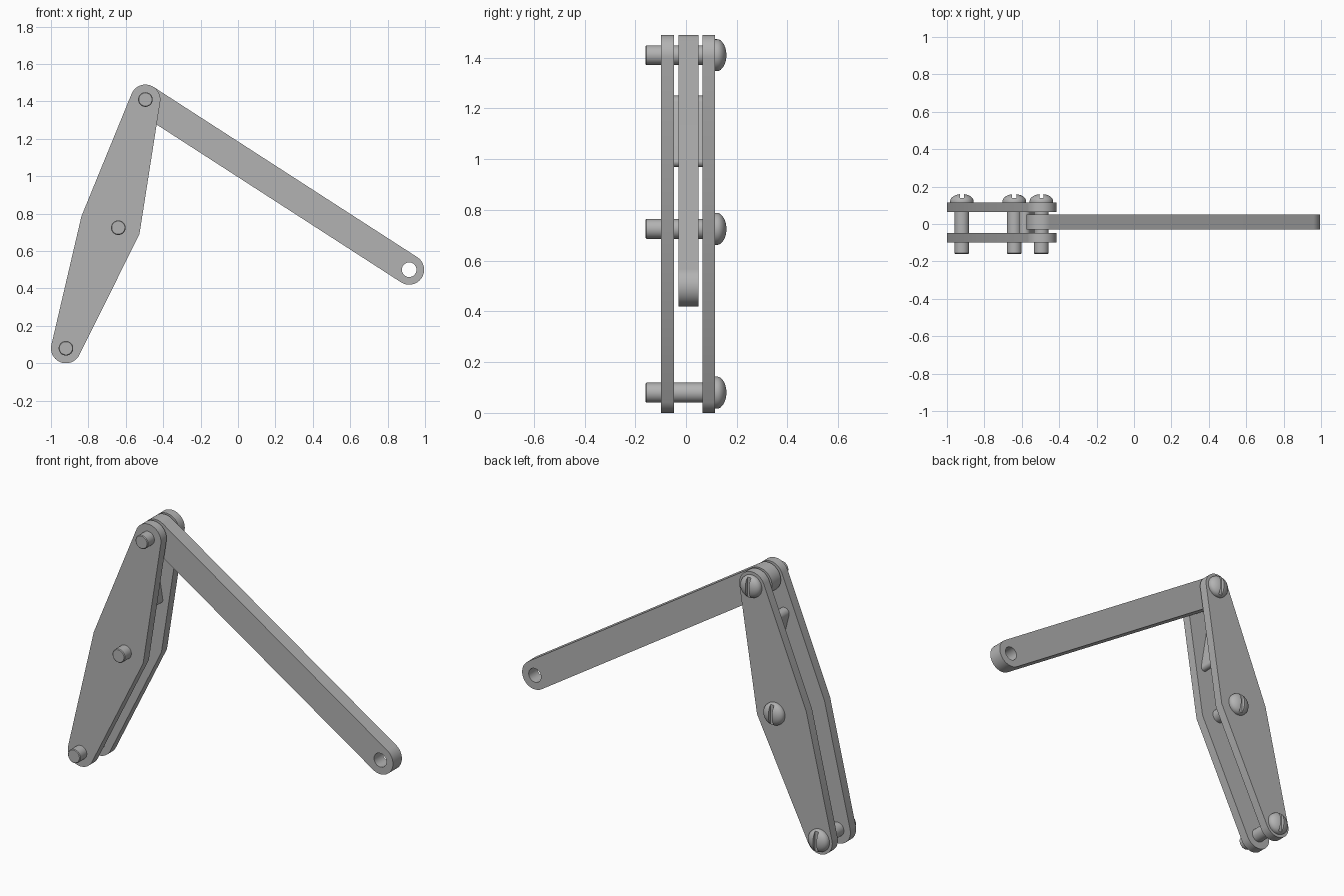
import bpy, bmesh, math
from mathutils import Vector
from mathutils.geometry import convex_hull_2d

if "Cube" in bpy.data.objects:
    bpy.data.objects.remove(bpy.data.objects["Cube"])

grey = bpy.data.materials.new("steel_grey")
grey.use_nodes = True
grey.diffuse_color = (0.45, 0.45, 0.45, 1)
grey.node_tree.nodes["Principled BSDF"].inputs["Base Color"].default_value = (0.45, 0.45, 0.45, 1)

FOOT, MIDDLE, PIVOT, TIP = (-0.92, 0.08), (-0.64, 0.725), (-0.495, 1.41), (0.915, 0.50)
END_R, HOLE_R = 0.08, 0.039


def finish(bm, name):
    bmesh.ops.recalc_face_normals(bm, faces=bm.faces)
    mesh = bpy.data.meshes.new(name)
    bm.to_mesh(mesh)
    bm.free()
    mesh.materials.append(grey)
    ob = bpy.data.objects.new(name, mesh)
    bpy.context.collection.objects.link(ob)
    return ob


def smooth(ob):
    bpy.ops.object.select_all(action='DESELECT')
    ob.select_set(True)
    bpy.context.view_layer.objects.active = ob
    bpy.ops.object.shade_smooth_by_angle(angle=math.radians(30))


def link_bar(name, discs, y0, y1):
    """Flat bar: the hull of (centre, radius) discs in x-z, extruded from y0 to y1."""
    pts = []
    for (x, z), r in discs:
        n = 64 if r else 1
        for i in range(n):
            a = math.tau * i / n
            pts.append(Vector((x + r * math.cos(a), z + r * math.sin(a))))
    bm = bmesh.new()
    face = bm.faces.new([bm.verts.new((pts[i].x, y0, pts[i].y)) for i in convex_hull_2d(pts)])
    ext = bmesh.ops.extrude_face_region(bm, geom=[face])["geom"]
    bmesh.ops.translate(bm, vec=(0, y1 - y0, 0),
                        verts=[v for v in ext if isinstance(v, bmesh.types.BMVert)])
    return finish(bm, name)


def cut(ob, cutter):
    mod = ob.modifiers.new("cut", 'BOOLEAN')
    mod.operation, mod.solver, mod.object = 'DIFFERENCE', 'EXACT', cutter
    cutter.hide_render = True
    bpy.context.view_layer.objects.active = ob
    bpy.ops.object.modifier_apply(modifier=mod.name)
    bpy.data.objects.remove(cutter)


def bolt(name, centre):
    """Round shaft and domed head, turned about y, with a screwdriver slot."""
    x, z = centre
    profile = [(0, -0.16), (HOLE_R - 0.004, -0.16), (HOLE_R, -0.156), (HOLE_R, 0.115),
               (0.063, 0.115), (0.063, 0.122)]
    for i in range(1, 9):                      # dome
        a = math.pi / 2 * i / 8
        profile.append((0.063 * math.cos(a) if i < 8 else 0, 0.122 + 0.038 * math.sin(a)))
    bm = bmesh.new()
    verts = [bm.verts.new((x + r, y, z)) for r, y in profile]
    edges = [bm.edges.new(pair) for pair in zip(verts, verts[1:])]
    bmesh.ops.spin(bm, geom=verts + edges, cent=(x, 0, z), axis=(0, 1, 0),
                   angle=math.tau, steps=48, use_duplicate=False)
    bmesh.ops.remove_doubles(bm, verts=bm.verts, dist=0.0001)
    ob = finish(bm, name)
    slot = link_bar("slot_cutter", [((x + dx, z + dz), 0) for dx in (-0.011, 0.011)
                                    for dz in (-0.1, 0.1)], 0.138, 0.2)
    cut(ob, slot)
    smooth(ob)


# Pair of side plates
plate = [(FOOT, END_R), ((-0.837, 0.786), 0), ((-0.527, 0.69), 0), (PIVOT, END_R)]
smooth(link_bar("front_plate", plate, -0.099, -0.048))
smooth(link_bar("back_plate", plate, 0.065, 0.115))

# Stop block held between the plates
smooth(link_bar("stop_block", [((-0.585, 1.22), 0.03), ((-0.538, 0.99), 0.02)], -0.048, 0.065))

# Swinging arm with a hole at the free end
arm = link_bar("arm", [(PIVOT, END_R), (TIP, END_R)], -0.03, 0.05)
cut(arm, link_bar("hole_cutter", [(TIP, HOLE_R)], -0.2, 0.2))
smooth(arm)

# Bolts
for label, spot in (("lower", FOOT), ("middle", MIDDLE), ("pivot", PIVOT)):
    bolt(label + "_bolt", spot)
